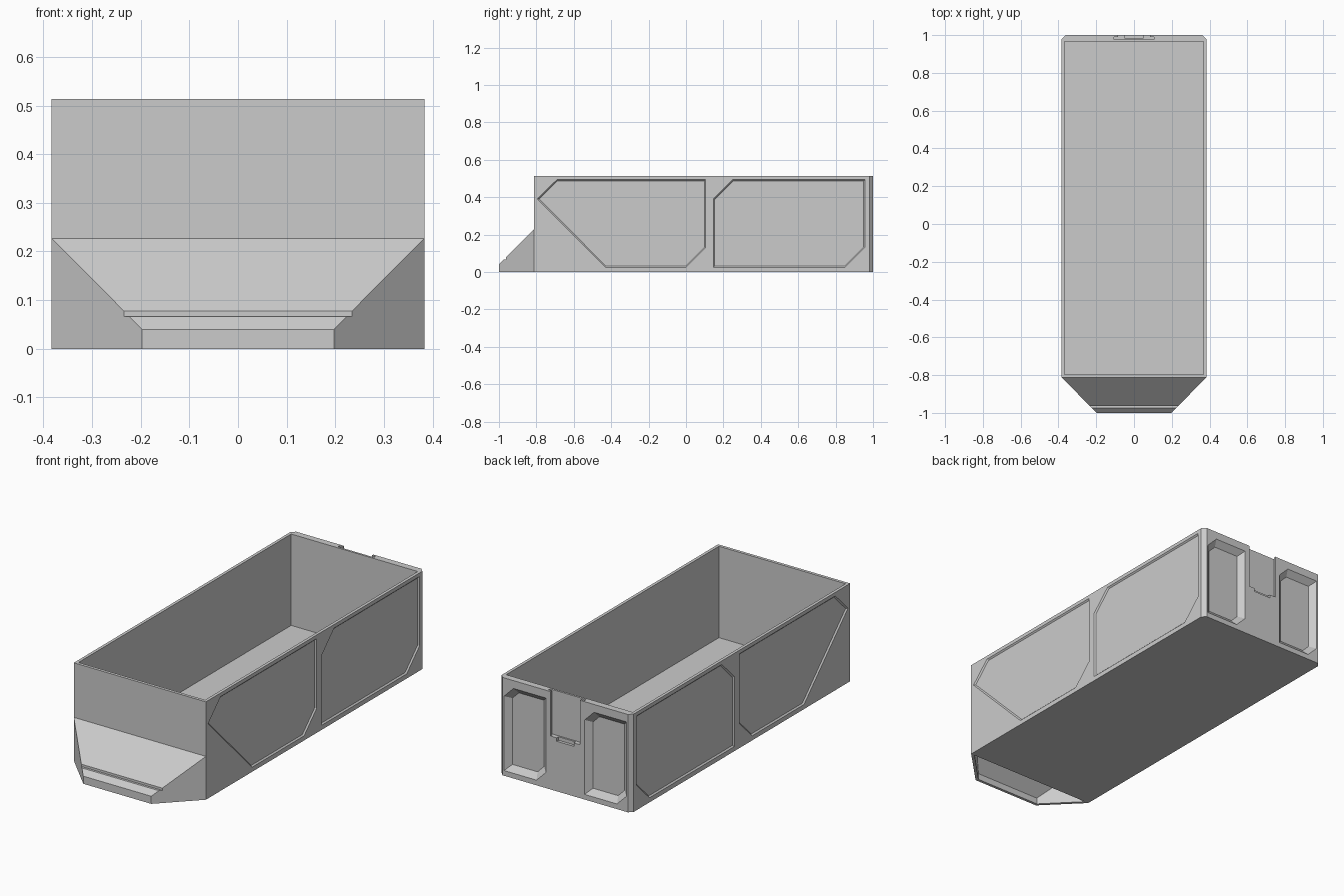
import bpy, bmesh
from mathutils import Vector

if "Cube" in bpy.data.objects:
    bpy.data.objects.remove(bpy.data.objects["Cube"])

W, YF, YB, H = 0.383, -0.813, 1.0, 0.513   # half width, front, back, height


def loft(name, loops):
    """Closed solid skinned through equal-length point loops."""
    bm = bmesh.new()
    rings = [[bm.verts.new(p) for p in loop] for loop in loops]
    bm.faces.new(rings[0])
    bm.faces.new(rings[-1])
    n = len(rings[0])
    for a, b in zip(rings, rings[1:]):
        for i in range(n):
            j = (i + 1) % n
            bm.faces.new((a[i], a[j], b[j], b[i]))
    bmesh.ops.recalc_face_normals(bm, faces=bm.faces)
    mesh = bpy.data.meshes.new(name)
    bm.to_mesh(mesh)
    bm.free()
    ob = bpy.data.objects.new(name, mesh)
    bpy.context.collection.objects.link(ob)
    return ob


def box(name, x0, x1, y0, y1, z0, z1):
    plan = [(x0, y0), (x1, y0), (x1, y1), (x0, y1)]
    return loft(name, [[(x, y, z) for x, y in plan] for z in (z0, z1)])


def cut(target, cutter):
    mod = target.modifiers.new("cut", 'BOOLEAN')
    mod.operation, mod.solver, mod.object = 'DIFFERENCE', 'EXACT', cutter
    bpy.context.view_layer.objects.active = target
    bpy.ops.object.modifier_apply(modifier=mod.name)
    bpy.data.objects.remove(cutter)


def inset(poly, d):
    """Shrink a counter-clockwise convex outline by d."""
    pts = [Vector(p) for p in poly]
    out = []
    for i, p in enumerate(pts):
        e1 = (p - pts[i - 1]).normalized()
        e2 = (pts[(i + 1) % len(pts)] - p).normalized()
        n1, n2 = Vector((-e1.y, e1.x)), Vector((-e2.y, e2.x))
        out.append(p + (n1 + n2) * d / (1 + n1.dot(n2)))
    return out


def recess(target, poly, bevel, depth, place):
    """Cut a bevelled pocket; place(u, v, depth) maps onto the wall."""
    levels = [(poly, -0.02), (poly, 0), (inset(poly, bevel), depth)]
    cut(target, loft("pocket", [[place(u, v, d) for u, v in p] for p, d in levels]))


# Bin shell with chamfered back corners
c = 0.02
plan = [(-W, YF), (W, YF), (W, YB - c), (W - c, YB), (-W + c, YB), (-W, YB - c)]
bin_body = loft("bin_body", [[(x, y, z) for x, y in plan] for z in (0, H)])
cut(bin_body, box("cavity", -0.367, 0.367, -0.797, 0.965, 0.034, 0.7))

# Recessed panels on both sides
panels = [
    [(-0.795, 0.39), (-0.43, 0.024), (0.0, 0.024), (0.105, 0.129), (0.105, 0.494), (-0.69, 0.494)],
    [(0.146, 0.024), (0.85, 0.024), (0.957, 0.131), (0.957, 0.494), (0.25, 0.494), (0.146, 0.39)],
]
for side in (-1, 1):
    for panel in panels:
        recess(bin_body, panel, 0.007, 0.007,
               lambda y, z, d: (side * (W - d), y, z))

# Two deep pockets in the back wall
for x0 in (-0.355, 0.112):
    x1 = x0 + 0.243
    pocket = [(x0 + 0.055, 0.027), (x1, 0.027), (x1, 0.417),
              (x1 - 0.055, 0.472), (x0, 0.472), (x0, 0.082)]
    recess(bin_body, pocket, 0.03, 0.027, lambda x, z, d: (x, YB - d, z))

# Hanging slot in the back wall, open at the rim
cut(bin_body, box("slot_opening", -0.085, 0.085, 0.98, 1.05, 0.28, 0.6))
cut(bin_body, box("slot_undercut", -0.105, 0.105, 0.976, 0.989, 0.28, 0.6))
cut(bin_body, box("slot_tab", -0.05, 0.05, 0.985, 1.05, 0.262, 0.29))

# Front pull: 45 degree hood, hollow from below
hood = [(-W, YF), (-0.197, -1.0), (0.197, -1.0), (W, YF)]
front_pull = loft("front_pull", [[(x, y, 0) for x, y in hood],
                                 [(x, y, y + 1.04) for x, y in hood]])
hollow = [(-0.362, YF + 0.001), (-0.191, -0.985), (0.191, -0.985), (0.362, YF + 0.001)]
cut(front_pull, loft("hollow", [[(x, y, -0.05) for x, y in hollow],
                                [(x, y, y + 1.018) for x, y in hollow]]))

# Label ledge across the hood
cut(front_pull, box("ledge", -0.5, 0.5, -0.985, -0.962, 0.066, 0.085))
